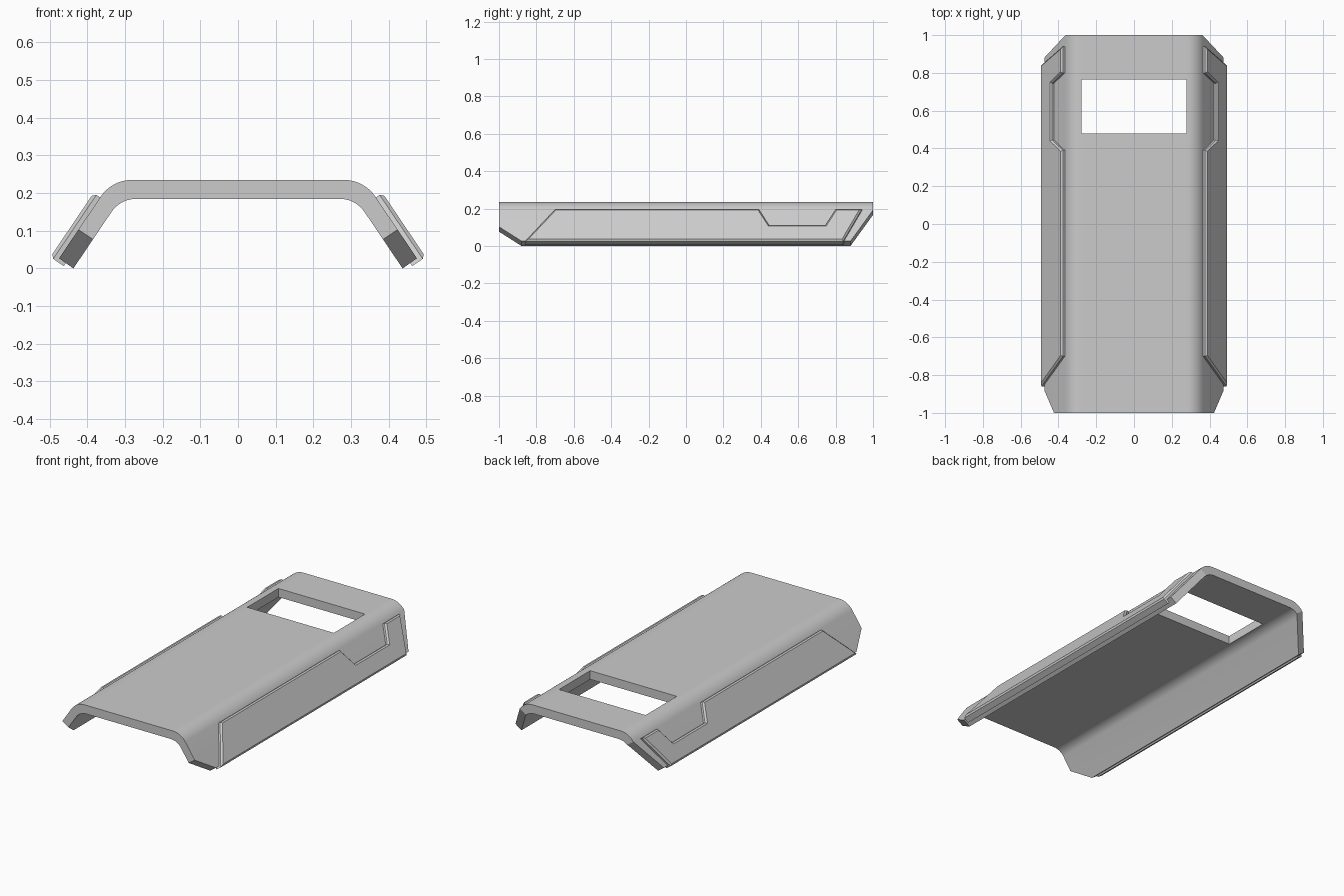
import bpy, bmesh, math
from mathutils import Vector

cube = bpy.data.objects.get("Cube")
if cube:
    bpy.data.objects.remove(cube)

grey = bpy.data.materials.new("plain grey")
grey.use_nodes = True
grey.diffuse_color = (0.6, 0.6, 0.6, 1)
grey.node_tree.nodes["Principled BSDF"].inputs["Base Color"].default_value = grey.diffuse_color

# Directions of the sloping side wall: down the slope, and outward from it
DOWN = Vector((0.56, 0, -0.83)).normalized()
OUT = Vector((-DOWN.z, 0, DOWN.x))
FOOT = Vector((0.475, 0, 0.027))      # lower outer edge of the wall
INNER_FOOT = Vector((0.437, 0, 0.0))
TURN = math.atan2(-DOWN.z, DOWN.x)


def flip(v, side):
    return Vector((v.x * side, v.y, v.z))


def finish(name, bm):
    bmesh.ops.recalc_face_normals(bm, faces=bm.faces)
    mesh = bpy.data.meshes.new(name)
    bm.to_mesh(mesh)
    bm.free()
    mesh.materials.append(grey)
    obj = bpy.data.objects.new(name, mesh)
    bpy.context.collection.objects.link(obj)
    bpy.ops.object.select_all(action="DESELECT")
    obj.select_set(True)
    bpy.context.view_layer.objects.active = obj
    bpy.ops.object.shade_smooth_by_angle(angle=math.radians(25))
    return obj


def half_profile(top, foot, radius, steps=8):
    """Rounded shoulder followed by the foot, for the +x side."""
    corner = foot.x - (top - foot.z) * DOWN.x / -DOWN.z
    start = corner - radius * math.tan(TURN / 2)
    arc = [Vector((start + radius * math.sin(TURN * i / steps), 0,
                   top - radius * (1 - math.cos(TURN * i / steps))))
           for i in range(steps + 1)]
    return arc + [foot]


def full_profile(*args):
    half = half_profile(*args)
    return [flip(v, -1) for v in reversed(half)] + half


# Bent cover shell, extruded along y
bm = bmesh.new()
outline = full_profile(0.235, FOOT, 0.10) + full_profile(0.185, INNER_FOOT, 0.08)[::-1]
cap = bm.faces.new([bm.verts.new(v + Vector((0, -1, 0))) for v in outline])
ext = bmesh.ops.extrude_face_region(bm, geom=[cap], use_keep_orig=True)
bmesh.ops.translate(bm, vec=(0, 2, 0),
                    verts=[g for g in ext["geom"] if isinstance(g, bmesh.types.BMVert)])


def cut(co, no, clear):
    bmesh.ops.bisect_plane(bm, geom=bm.verts[:] + bm.edges[:] + bm.faces[:],
                           plane_co=co, plane_no=no, clear_outer=clear, dist=1e-5)
    if clear:
        bmesh.ops.holes_fill(bm, edges=[e for e in bm.edges if e.is_boundary], sides=0)


# Slanted lower corners at each end
for side in (1, -1):
    for end, rise in ((-1, 0.092), (1, 0.2)):
        a = FOOT - DOWN * rise + Vector((0, end, 0))
        b = FOOT + Vector((0, end * 0.88, 0))
        normal = (b - a).cross(OUT)
        if normal.y * end < 0:
            normal.negate()
        cut(flip(a, side), flip(normal, side), True)

# Rectangular opening through the top
X, Y0, Y1 = 0.277, 0.48, 0.765
for x in (-X, X):
    cut((x, 0, 0), (1, 0, 0), False)
for y in (Y0, Y1):
    cut((0, y, 0), (0, 1, 0), False)
hole = [f for f in bm.faces if abs(f.calc_center_median().x) < X
        and Y0 < f.calc_center_median().y < Y1]
bmesh.ops.delete(bm, geom=hole, context="FACES")
rim = [e for e in bm.edges if e.is_boundary]
for x in (-X, X):
    wall = [e for e in rim if all(abs(v.co.x - x) < 1e-4 for v in e.verts)]
    bmesh.ops.bridge_loops(bm, edges=wall)
bmesh.ops.holes_fill(bm, edges=[e for e in bm.edges if e.is_boundary], sides=0)
finish("cover_shell", bm)

# Raised side panels with a notch and chamfered rim: (y, distance down slope)
PANEL = [(-0.86, 0.01), (-0.70, -0.195), (0.39, -0.195), (0.445, -0.0925),
         (0.745, -0.0925), (0.80, -0.195), (0.94, -0.195), (0.84, 0.01)]
for side, name in ((1, "left_side_panel"), (-1, "right_side_panel")):
    bm = bmesh.new()
    rings = []
    for height in (-0.022, 0.021):
        rings.append([bm.verts.new(flip(FOOT + DOWN * s + OUT * height + Vector((0, y, 0)), side))
                      for y, s in PANEL])
    bm.faces.new(rings[0])
    outer = bm.faces.new(rings[1])
    for i in range(len(PANEL)):
        j = (i + 1) % len(PANEL)
        bm.faces.new((rings[0][i], rings[0][j], rings[1][j], rings[1][i]))
    bmesh.ops.recalc_face_normals(bm, faces=bm.faces)
    bmesh.ops.bevel(bm, geom=outer.edges[:], offset=0.009, segments=1, affect="EDGES")
    finish(name, bm)
